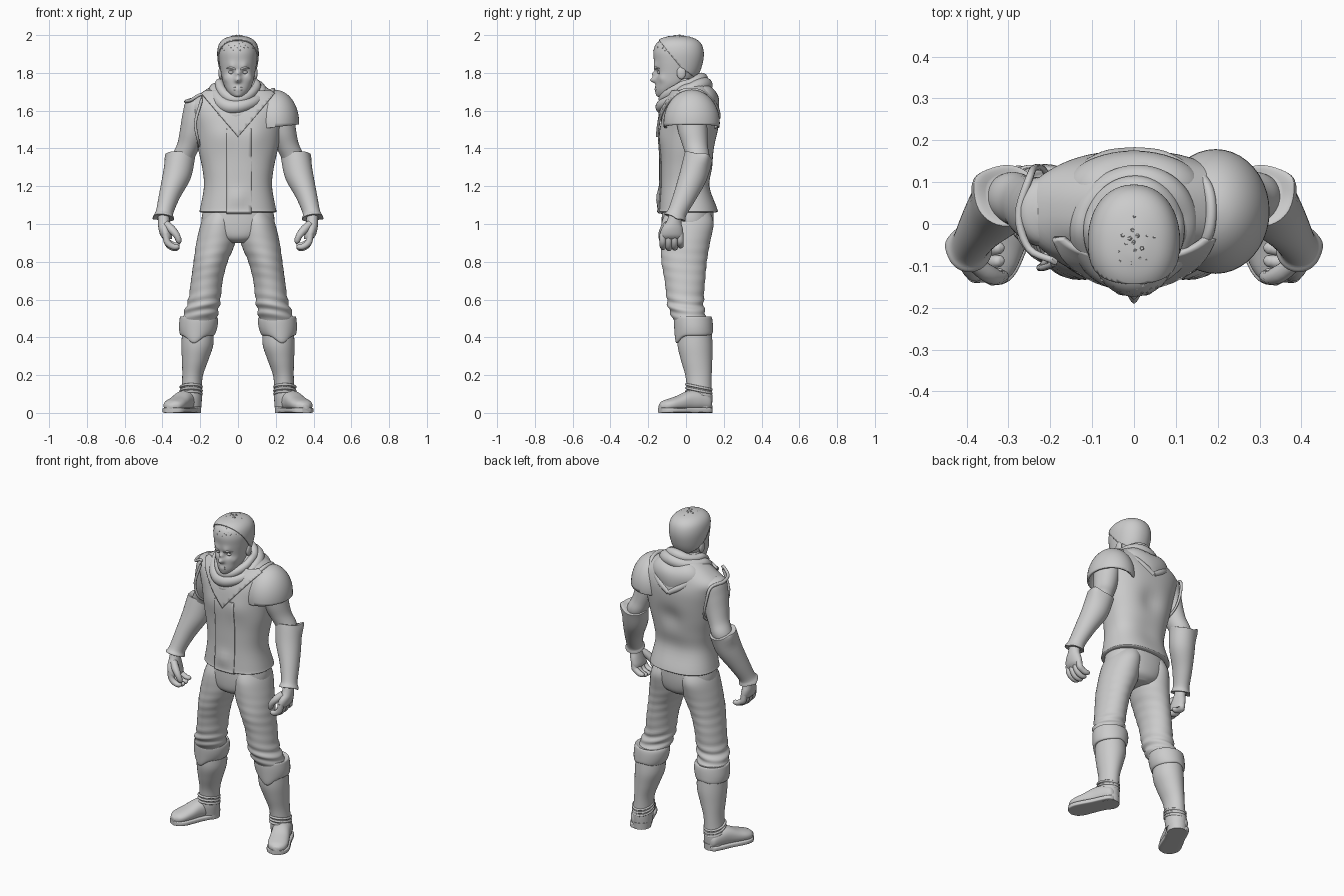
import bpy, bmesh, math, random
from mathutils import Vector as V

random.seed(4)
GREY = bpy.data.materials.new("plain_grey")
GREY.diffuse_color = (0.6, 0.6, 0.6, 1)


def finish(name, bm, thick=0, angle=50):
    bmesh.ops.recalc_face_normals(bm, faces=bm.faces)
    me = bpy.data.meshes.new(name)
    bm.to_mesh(me)
    bm.free()
    me.materials.append(GREY)
    ob = bpy.data.objects.new(name, me)
    bpy.context.collection.objects.link(ob)
    if thick:
        m = ob.modifiers.new("thickness", 'SOLIDIFY')
        m.thickness, m.offset = thick, 1
    bpy.ops.object.select_all(action='DESELECT')
    ob.select_set(True)
    bpy.context.view_layer.objects.active = ob
    bpy.ops.object.shade_smooth_by_angle(angle=math.radians(angle))
    return ob


def smooth_rows(rows, k, closed=False):
    """Catmull-Rom interpolation of equal-length tuples."""
    n, out = len(rows), []
    for i in range(n if closed else n - 1):
        idx = [(i + j) % n if closed else min(max(i + j, 0), n - 1) for j in (-1, 0, 1, 2)]
        p = [rows[j] for j in idx]
        for s in range(k):
            t = s / k
            out.append([0.5 * (2*b + (c-a)*t + (2*a-5*b+4*c-d)*t*t + (3*b-a-3*c+d)*t**3)
                        for a, b, c, d in zip(*p)])
    return out if closed else out + [list(rows[-1])]


def loft(name, rows, u=(1, 0, 0), v=(0, 1, 0), p=2, seg=40, k=5, side=1, grow=0,
         wave=None, pulls=(), cuts=(), caps=True, thick=0, angle=50):
    """Rows of (x, y, z, half width, half depth); pulls are soft sculpt pushes, cuts are clip planes."""
    bm, u, v, rings = bmesh.new(), V(u), V(v), []
    for x, y, z, a, b in smooth_rows(rows, k):
        ring = []
        for i in range(seg):
            t = 2 * math.pi * i / seg
            c, s = math.cos(t), math.sin(t)
            f = wave(z, t) if wave else 1
            c, s = (math.copysign(abs(q) ** (2 / p), q) for q in (c, s))
            ring.append(bm.verts.new(V((x, y, z)) + u*c*(a*f + grow) + v*s*(b*f + grow)))
        rings.append(ring)
    for r0, r1 in zip(rings, rings[1:]):
        for i in range(seg):
            bm.faces.new((r0[i-1], r0[i], r1[i], r1[i-1]))
    if caps:
        bm.faces.new(rings[0])
        bm.faces.new(rings[-1])
    for c, rad, off in pulls:
        for w in bm.verts:
            w.co += V(off) * math.exp(-((w.co - V(c)).length / rad) ** 2)
    for co, no in cuts:
        bmesh.ops.bisect_plane(bm, geom=bm.verts[:] + bm.edges[:] + bm.faces[:],
                               plane_co=co, plane_no=no, clear_outer=True)
    for w in bm.verts:
        w.co.x *= side
    return finish(name, bm, thick, angle)


def ball(name, c, r, cuts=(), thick=0, pulls=()):
    n = 12
    rows = [(c[0], c[1], c[2] - r[2]*math.cos(math.pi*i/n),
             r[0]*max(math.sin(math.pi*i/n), .01), r[1]*max(math.sin(math.pi*i/n), .01))
            for i in range(n + 1)]
    return loft(name, rows, k=2, cuts=cuts, thick=thick, pulls=pulls)


def tube(name, pts, closed=False, side=1, k=5, seg=12):
    """Rounded tube through (x, y, z, radius) points."""
    bm, rings = bmesh.new(), []
    path = smooth_rows(pts, k, closed)
    n = len(path)
    for i, q in enumerate(path):
        a, b = (path[i-1], path[(i+1) % n]) if closed else (path[max(i-1, 0)], path[min(i+1, n-1)])
        d = (V(b[:3]) - V(a[:3])).normalized()
        e = d.cross(V((0.1, 0.25, 1))).normalized()
        g = d.cross(e)
        rings.append([bm.verts.new(V(q[:3]) + q[3]*(e*math.cos(2*math.pi*j/seg) + g*math.sin(2*math.pi*j/seg)))
                      for j in range(seg)])
    for i in range(n if closed else n - 1):
        r0, r1 = rings[i], rings[(i+1) % n]
        for j in range(seg):
            bm.faces.new((r0[j-1], r0[j], r1[j], r1[j-1]))
    if not closed:
        bm.faces.new(rings[0])
        bm.faces.new(rings[-1])
    for w in bm.verts:
        w.co.x *= side
    return finish(name, bm)


# Vest, with front flap and pointed bib laid over the same shape
VEST = [(0, .012, 1.06, .185, .14), (0, .012, 1.065, .203, .157), (0, .012, 1.085, .2, .155),
        (0, 0, 1.2, .18, .136), (0, .005, 1.3, .19, .14), (0, .012, 1.4, .212, .147),
        (0, .02, 1.5, .23, .152), (0, .025, 1.58, .25, .15), (0, .03, 1.64, .262, .132),
        (0, .035, 1.69, .2, .11), (0, .03, 1.74, .125, .09), (0, .02, 1.77, .08, .07)]
chest = [((s*.09, -.14, 1.47), .075, (0, -.014, 0)) for s in (1, -1)]
chest += [((0, .17, 1.4), .07, (0, -.02, 0)), ((0, -.14, 1.14), .04, (0, -.012, 0)),
          ((0, .14, 1.2), .1, (0, -.012, 0))]
FRONT = ((0, -.03, 0), (0, 1, 0))
loft("vest", VEST, p=2.35, seg=64, pulls=chest)
loft("vest_front_flap", VEST, p=2.35, seg=64, grow=.001, pulls=chest, caps=False, thick=.006,
     cuts=[FRONT, ((-.06, 0, 0), (-1, 0, 0)), ((.07, 0, 0), (1, 0, 0)), ((0, 0, 1.5), (0, 0, 1))])
loft("scarf_bib", VEST, p=2.35, seg=64, grow=.004, pulls=chest, caps=False, thick=.014,
     cuts=[FRONT, ((0, 0, 1.46), (1, 0, -.85)), ((0, 0, 1.46), (-1, 0, -.85)), ((0, 0, 1.7), (0, 0, 1))])
tube("armhole_trim", [(-.19, -.09, 1.68, .008), (-.25, -.06, 1.655, .009), (-.275, .02, 1.648, .01),
                      (-.25, .11, 1.64, .009), (-.235, .135, 1.56, .008), (-.21, .12, 1.45, .007),
                      (-.2, .03, 1.4, .007), (-.21, -.08, 1.44, .007), (-.225, -.105, 1.54, .008)], closed=True)

# Scarf folds and hood
def scarf_loop(name, a, b, yc, front, mid, back, r):
    pts = []
    for i in range(16):
        t = 2 * math.pi * i / 16
        s = math.sin(t)
        z = mid + (back - mid)*s if s > 0 else mid + (mid - front)*s
        pts.append((a*math.cos(t), yc + b*s, z + .006*math.sin(3*t + a*40), r*(1 + .15*math.sin(2*t + b*50))))
    tube(name, pts, closed=True, seg=16)


scarf_loop("scarf_top_fold", .098, .1, -.015, 1.665, 1.74, 1.765, .027)
scarf_loop("scarf_middle_fold", .122, .115, -.01, 1.62, 1.705, 1.735, .034)
scarf_loop("scarf_lower_fold", .14, .115, .005, 1.572, 1.67, 1.69, .034)
ball("hood", (0, .085, 1.66), (.165, .09, .1),
     pulls=[((0, .15, 1.58), .07, (0, .005, -.04)), ((0, .13, 1.76), .07, (0, -.01, -.02))])
for s in (1, -1):
    tube("hood_fold", [(s*.15, .02, 1.7, .02), (s*.13, .11, 1.66, .022), (s*.07, .155, 1.61, .02),
                       (0, .168, 1.565, .016)], side=1)

# Shoulder guard on one side
GUARD = [((0, 0, 1.49), (.12, 0, -1)), ((.125, 0, 1.6), (-1, 0, .5))]
ball("shoulder_guard", (.195, .03, 1.535), (.118, .138, .165), cuts=GUARD, thick=.011)
tube("guard_raised_edge", [(.11, -.085, 1.575, .008), (.14, -.075, 1.635, .012), (.175, -.03, 1.695, .013),
                           (.185, .03, 1.708, .013), (.175, .09, 1.69, .013), (.14, .135, 1.635, .01)])

# Neck and head
loft("neck", [(0, .01, 1.6, .08, .08), (0, -.01, 1.7, .066, .07), (0, -.03, 1.82, .07, .08)])
HEAD = [(0, -.115, 1.672, .018, .02), (0, -.112, 1.68, .036, .036), (0, -.095, 1.705, .058, .063),
        (0, -.07, 1.745, .078, .09), (0, -.05, 1.8, .09, .113), (0, -.043, 1.86, .1, .126),
        (0, -.043, 1.91, .103, .13), (0, -.043, 1.95, .094, .118), (0, -.043, 1.975, .07, .088),
        (0, -.043, 1.988, .03, .04), (0, -.043, 1.99, .003, .003)]
face = [((0, -.165, 1.765), .016, (0, -.032, -.004)), ((0, -.165, 1.795), .013, (0, -.018, 0)),
        ((0, -.15, 1.712), .02, (0, -.008, 0)), ((0, -.14, 1.683), .02, (0, -.01, 0))]
for s in (1, -1):
    face += [((s*.036, -.157, 1.803), .019, (0, .016, 0)), ((s*.035, -.165, 1.835), .022, (0, -.008, -.004)),
             ((s*.055, -.12, 1.77), .02, (s*.006, -.006, 0)), ((s*.015, -.15, 1.756), .008, (0, -.008, 0))]
loft("head", HEAD, p=2.15, seg=96, k=8, pulls=face)
for s in (1, -1):
    ball("eye", (s*.036, -.14, 1.803), (.014, .012, .009))
    tube("eyebrow", [(s*.013, -.164, 1.82, .004), (s*.035, -.163, 1.826, .006), (s*.062, -.14, 1.823, .003)])
    ball("ear", (s*.092, -.025, 1.8), (.012, .024, .034))
for z, r in ((1.722, .007), (1.71, .008)):
    ball("lip", (0, -.155, z), (.024, .009, r * .7))

# Hair cap with short upright tufts
loft("hair_cap", HEAD, p=2.15, seg=48, caps=False, thick=.007,
     cuts=[((0, -.14, 1.915), (0, -.75, -1)), ((0, 0, 1.725), (0, 0, -1)), ((0, -.02, 1.82), (0, -1, -.8))])
bm = bmesh.new()
for i in range(150):
    h = i / 150
    zz, t = 1 - .78*h, i * 2.39996
    rr = math.sqrt(1 - zz*zz)
    d = V((rr*math.cos(t), rr*math.sin(t), zz))
    c = V((0, -.043, 1.895)) + V((d.x*.099, d.y*.125, d.z*.094))
    d = (d + V([random.uniform(-.5, .5) for _ in range(3)])).normalized()
    m = d.to_track_quat('Z', 'Y').to_matrix().to_4x4()
    m.translation = c
    bmesh.ops.create_cone(bm, segments=5, radius1=.013, radius2=.004, depth=random.uniform(.018, .03),
                          cap_ends=True, matrix=m)
finish("hair_tufts", bm, angle=30)

# Trouser seat
loft("trouser_seat", [(0, .005, .9, .06, .09), (0, .005, .93, .14, .125), (0, .008, 1, .193, .137),
                      (0, .01, 1.1, .178, .135)], p=2.2)


def knee_folds(z, t):
    e = math.exp(-((z - .56) / .06) ** 2) + .2*math.exp(-((z - .78) / .12) ** 2)
    return 1 + .055 * e * math.sin(z*115 + 1.3*math.sin(t) + 2*math.cos(t))


for s, side in ((1, "left"), (-1, "right")):
    # Legs, cuffs and boots
    loft(side + "_trouser_leg", [(.09, .01, 1.06, .08, .12), (.103, .008, 1, .094, .138), (.118, -.003, .9, .103, .13),
         (.145, -.01, .8, .09, .12), (.165, -.006, .7, .084, .107), (.178, -.004, .6, .085, .098),
         (.193, .005, .54, .09, .093), (.205, .025, .49, .09, .09), (.21, .035, .45, .08, .08)],
         k=8, wave=knee_folds, side=s)
    loft(side + "_boot_cuff", [(.209, .038, .505, .08, .08), (.209, .037, .51, .096, .096), (.208, .038, .49, .102, .102),
         (.211, .041, .45, .101, .102), (.215, .044, .415, .092, .097), (.215, .044, .41, .08, .08)],
         side=s, pulls=[((.235, -.055, .405), .045, (0, -.002, -.045)), ((.21, .14, .4), .04, (0, 0, .01))])
    loft(side + "_boot_shaft", [(.213, .045, .45, .082, .088), (.215, .048, .36, .084, .093), (.227, .056, .28, .07, .083),
         (.24, .066, .2, .055, .07), (.246, .07, .13, .054, .066), (.25, .072, .08, .059, .068),
         (.25, .075, .03, .056, .062)], side=s)
    for i, z in enumerate((.1, .118, .137)):
        tube(side + "_ankle_crease", [(.248 + .055*math.cos(a*math.pi/5), .068 + .067*math.sin(a*math.pi/5),
             z - .014*math.sin(a*math.pi/5), .007) for a in range(10)], closed=True, side=s, k=3, seg=8)
    across = (.9, .43, 0)
    foot = [(.24, .125, .05, .03, .03), (.247, .108, .055, .05, .045), (.268, .06, .064, .055, .054),
            (.292, .01, .062, .054, .053), (.318, -.045, .05, .058, .04), (.338, -.088, .043, .058, .032),
            (.352, -.118, .038, .046, .026), (.362, -.137, .034, .018, .014)]
    loft(side + "_boot_foot", foot, u=across, v=(0, 0, 1), p=2.3, side=s)
    sole = [(x, y, .014, a + .006, .014) for x, y, z, a, b in foot]
    loft(side + "_boot_sole", sole, u=across, v=(0, 0, 1), p=6, side=s, angle=35)
    loft(side + "_boot_heel", [(.25, .083, 0, .054, .056), (.25, .083, .04, .056, .058)], k=1, side=s)

    # Arms, bracers and hands
    loft(side + "_upper_arm", [(.195, .03, 1.66, .035, .045), (.212, .03, 1.635, .062, .08), (.228, .03, 1.56, .066, .082),
         (.243, .037, 1.48, .064, .076), (.265, .05, 1.41, .056, .066), (.293, .062, 1.35, .055, .062),
         (.32, .05, 1.28, .05, .055)], u=(1, 0, .3), side=s)
    loft(side + "_bracer", [(.3, .066, 1.355, .05, .055), (.303, .068, 1.36, .073, .071), (.306, .064, 1.345, .076, .073),
         (.325, .037, 1.25, .074, .07), (.362, -.005, 1.15, .056, .058), (.388, -.045, 1.065, .046, .048),
         (.393, -.057, 1.04, .053, .055), (.393, -.058, 1.032, .053, .055), (.392, -.056, 1.035, .035, .035)],
         u=(1, 0, .12), v=(0, 1, -.33), side=s,
         pulls=[((.375, .1, 1.34), .035, (.01, .01, .02)), ((.44, -.05, 1.03), .02, (.006, 0, -.01))])
    loft(side + "_palm", [(.393, -.055, 1.05, .03, .034), (.392, -.065, 1.01, .031, .04), (.388, -.073, .975, .033, .056),
         (.38, -.076, .94, .031, .062), (.372, -.076, .92, .022, .056)], side=s)
    for i in range(4):
        y, d = -.123 + .031*i, (.006, 0, .003, .014)[i]
        tube(side + "_finger", [(.384, y, .95, .016), (.378, y, .912, .018), (.36, y, .883 + d, .017),
             (.335, y + .002, .872 + d, .016), (.318, y + .004, .876 + d, .013), (.312, y + .004, .88 + d, .004)],
             side=s, k=3)
    tube(side + "_thumb", [(.38, -.095, 1.0, .02), (.35, -.118, .97, .022), (.325, -.128, .94, .018),
         (.313, -.125, .91, .015), (.31, -.12, .897, .005)], side=s, k=3)
